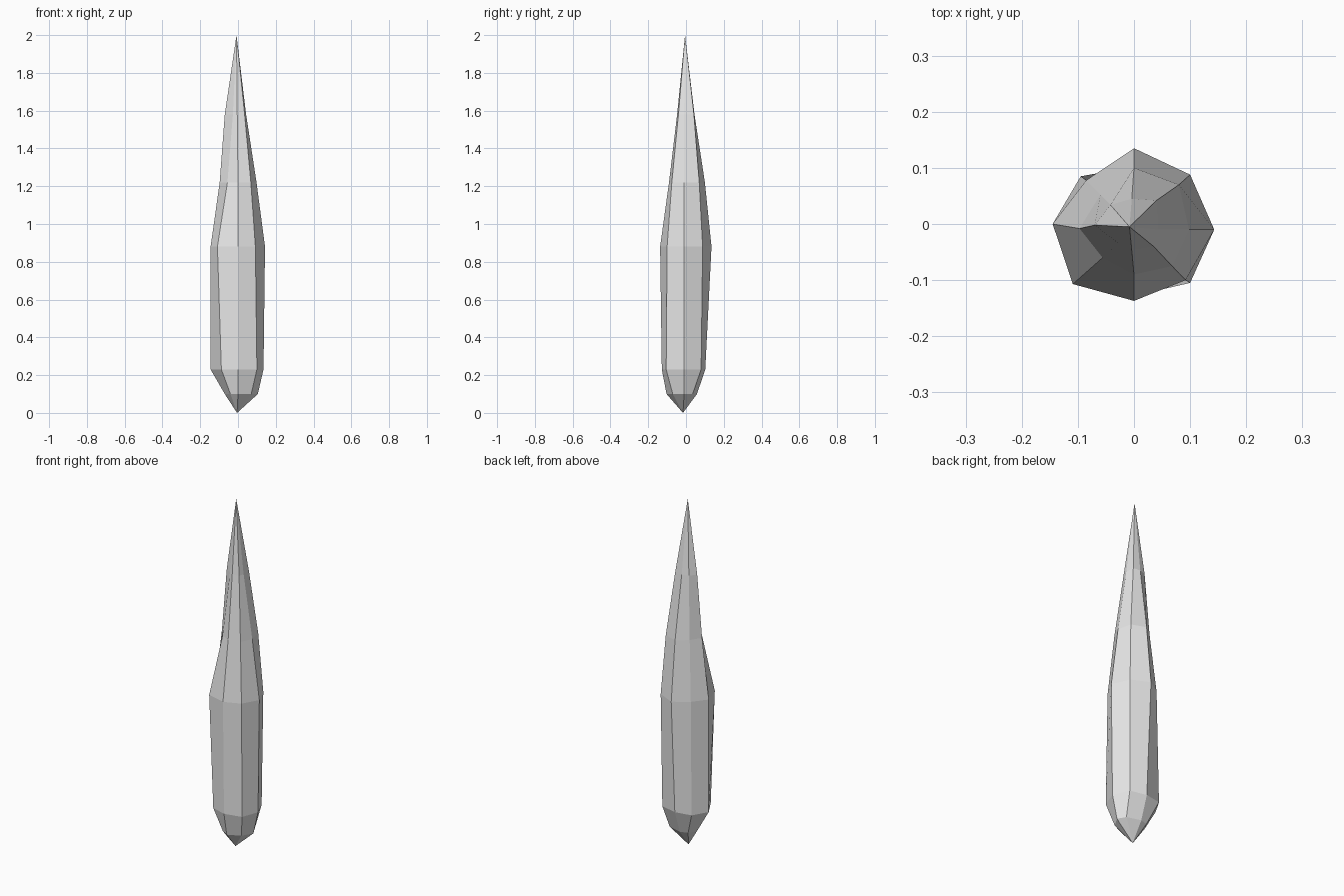
import bpy
import bmesh

cube = bpy.data.objects.get("Cube")
if cube:
    bpy.data.objects.remove(cube, do_unlink=True)

# Single pale grey stone material
stone = bpy.data.materials.new("pale grey stone")
stone.use_nodes = True
grey = (0.8, 0.8, 0.8, 1.0)
stone.diffuse_color = grey
stone.node_tree.nodes["Principled BSDF"].inputs["Base Color"].default_value = grey

# Eight-sided rings from bottom to top, each going counter-clockwise:
# right, back right, back, back left, left, front left, front, front right (+x first)
rings = [
    (0.10, [(.105, -.01), (.08, .035), (0, .058), (-.045, .045),
            (-.07, 0), (-.04, -.08), (0, -.103), (.07, -.07)]),
    (0.23, [(.135, -.01), (.095, .08), (0, .102), (-.095, .085),
            (-.145, 0), (-.088, -.1), (0, -.128), (.1, -.105)]),
    (0.88, [(.143, -.01), (.1, .088), (0, .135), (-.085, .078),
            (-.145, 0), (-.109, -.107), (0, -.137), (.092, -.1)]),
    (1.22, [(.098, -.01), (.08, .07), (0, .1), (-.06, .052),
            (-.097, -.008), (-.056, -.06), (0, -.09), (.068, -.075)]),
    (1.58, [(.043, -.01), (.04, .042), (-.004, .045), (-.042, .034),
            (-.07, -.002), (-.027, -.035), (-.004, -.047), (.035, -.04)]),
]

bm = bmesh.new()
loops = [[bm.verts.new((x, y, z)) for x, y in pts] for z, pts in rings]
base_point = bm.verts.new((-.005, -.016, 0))
tip = bm.verts.new((-.008, -.005, 2))

# Facets between rings, then the fans closing on each point
n = 8
for i in range(n):
    j = (i + 1) % n
    for low, high in zip(loops, loops[1:]):
        bm.faces.new((low[i], low[j], high[j], high[i]))
    bm.faces.new((loops[0][j], loops[0][i], base_point))
    bm.faces.new((loops[-1][i], loops[-1][j], tip))
bmesh.ops.recalc_face_normals(bm, faces=bm.faces)

mesh = bpy.data.meshes.new("crystal_shard")
bm.to_mesh(mesh)
bm.free()
mesh.materials.append(stone)
shard = bpy.data.objects.new("crystal_shard", mesh)
bpy.context.collection.objects.link(shard)
